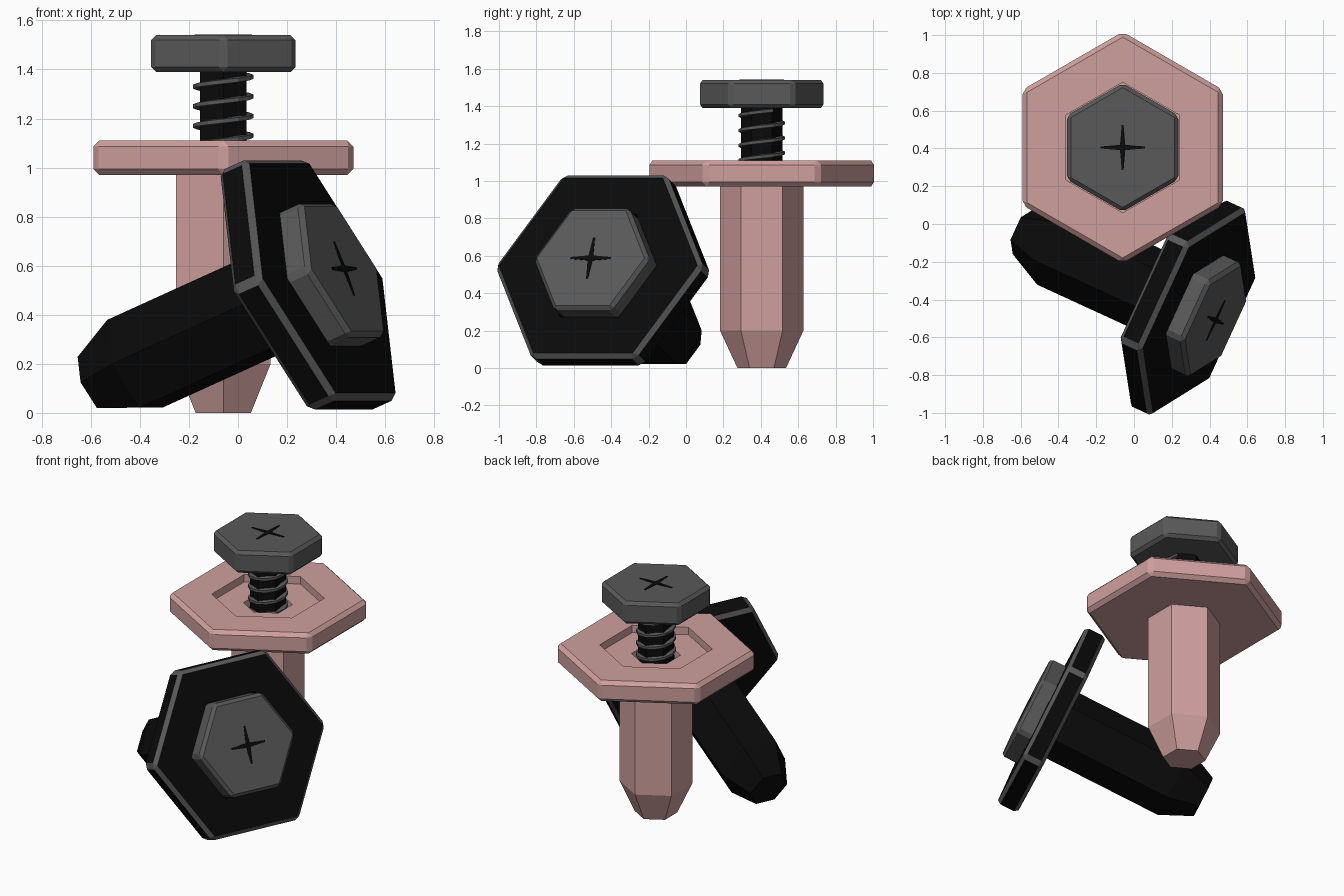
import bpy, bmesh, math
from mathutils import Matrix, Vector

if "Cube" in bpy.data.objects:
    bpy.data.objects.remove(bpy.data.objects["Cube"])


def material(name, colour):
    mat = bpy.data.materials.new(name)
    mat.use_nodes = True
    mat.diffuse_color = (*colour, 1)
    bsdf = mat.node_tree.nodes["Principled BSDF"]
    bsdf.inputs["Base Color"].default_value = (*colour, 1)
    bsdf.inputs["Roughness"].default_value = 0.7
    return mat


PINK = material("dusty pink", (0.62, 0.35, 0.34))
GREY = material("dark grey", (0.1, 0.1, 0.1))
BLACK = material("black", (0.003, 0.003, 0.003))


def finish(bm, name, mats, place):
    bmesh.ops.recalc_face_normals(bm, faces=bm.faces)
    mesh = bpy.data.meshes.new(name)
    bm.to_mesh(mesh)
    bm.free()
    for m in mats:
        mesh.materials.append(m)
    obj = bpy.data.objects.new(name, mesh)
    obj.matrix_world = place
    bpy.context.collection.objects.link(obj)
    return obj


def hex_stack(profile):
    """Six-sided rings joined in order, capped at both ends; corners on +-y."""
    bm = bmesh.new()
    rings = []
    for r, z in profile:
        angles = [math.radians(60 * i + 30) for i in range(6)]
        rings.append([bm.verts.new((r * math.cos(a), r * math.sin(a), z)) for a in angles])
    for a, b in zip(rings, rings[1:]):
        for i in range(6):
            j = (i + 1) % 6
            bm.faces.new((a[i], a[j], b[j], b[i]))
    bm.faces.new(rings[0])
    bm.faces.new(rings[-1])
    bmesh.ops.recalc_face_normals(bm, faces=bm.faces)
    return bm


def chamfer(bm, min_radius, width, mat_index):
    """Bevel the edges whose ends both lie outside min_radius."""
    edges = [e for e in bm.edges
             if all(v.co.xy.length > min_radius for v in e.verts)]
    bmesh.ops.bevel(bm, geom=edges, offset=width, segments=1, profile=0.5,
                    affect='EDGES', material=mat_index)


# Anchor: tapered shaft, wide flange, recess and bore in one shell
def anchor(name, mats, place):
    bm = hex_stack([(0.13, 0), (0.223, 0.2), (0.223, 0.97), (0.612, 0.97),
                    (0.612, 1.11), (0.345, 1.11), (0.345, 1.06),
                    (0.15, 1.06), (0.15, 0.24)])
    chamfer(bm, 0.5, 0.024, len(mats) - 1)
    finish(bm, name, mats, place)


# Helical ridge swept round the screw core
def thread(name, bottom, top, place, pitch=0.08, steps=12):
    section = [(0.088, -0.014), (0.123, -0.008), (0.123, 0.008), (0.088, 0.014)]
    bm = bmesh.new()
    loops = []
    for i in range(int((top - bottom) / pitch * steps) + 1):
        a = math.tau * i / steps
        z = bottom + pitch * i / steps
        loops.append([bm.verts.new((r * math.cos(a), r * math.sin(a), z + dz))
                      for r, dz in section])
    for a, b in zip(loops, loops[1:]):
        for i in range(4):
            j = (i + 1) % 4
            bm.faces.new((a[i], a[j], b[j], b[i]))
    bm.faces.new(loops[0])
    bm.faces.new(loops[-1])
    finish(bm, name, [GREY], place)


# Four-armed drive mark as a thin plate
def cross_mark(name, z, place):
    bm = bmesh.new()
    verts = []
    for k in range(4):
        turn = Matrix.Rotation(k * math.pi / 2, 3, 'Z')
        for x, y in ((0.118, -0.005), (0.118, 0.005), (0.014, 0.014)):
            verts.append(bm.verts.new(turn @ Vector((x, y, z))))
    face = bm.faces.new(verts)
    up = bmesh.ops.extrude_face_region(bm, geom=[face])["geom"]
    bmesh.ops.translate(bm, vec=(0, 0, 0.005),
                        verts=[v for v in up if isinstance(v, bmesh.types.BMVert)])
    finish(bm, name, [BLACK], place)


# Screw: hexagonal head, core, thread and drive mark
def screw(prefix, base, place):
    head = hex_stack([(0.34, base), (0.34, base + 0.15)])
    chamfer(head, 0.3, 0.02, 0)
    finish(head, prefix + "_screw_head", [GREY], place)
    core = hex_stack([(0.06, base - 0.8), (0.11, base - 0.74), (0.11, base + 0.01)])
    finish(core, prefix + "_screw_core", [BLACK], place)
    thread(prefix + "_screw_thread", base - 0.74, base - 0.01, place)
    cross_mark(prefix + "_screw_cross", base + 0.148, place)


# Standing anchor with its screw half out
standing = Matrix.Translation((-0.06, 0.405, 0))
anchor("standing_anchor", [PINK], standing)
screw("standing", 1.39, standing)

# Lying anchor, resting on a flange edge and its tip, screw driven home
axis = Vector((0.84, -0.386, 0.382)).normalized()
side = Vector((-axis.y, axis.x, 0)).normalized()
across = side.cross(axis)
lying = Matrix((across, side, axis)).transposed().to_4x4()
lying.translation = Vector((0.432, -0.51, 0.588)) - axis * 1.214
anchor("lying_anchor", [BLACK, GREY], lying)
screw("lying", 1.064, lying)
